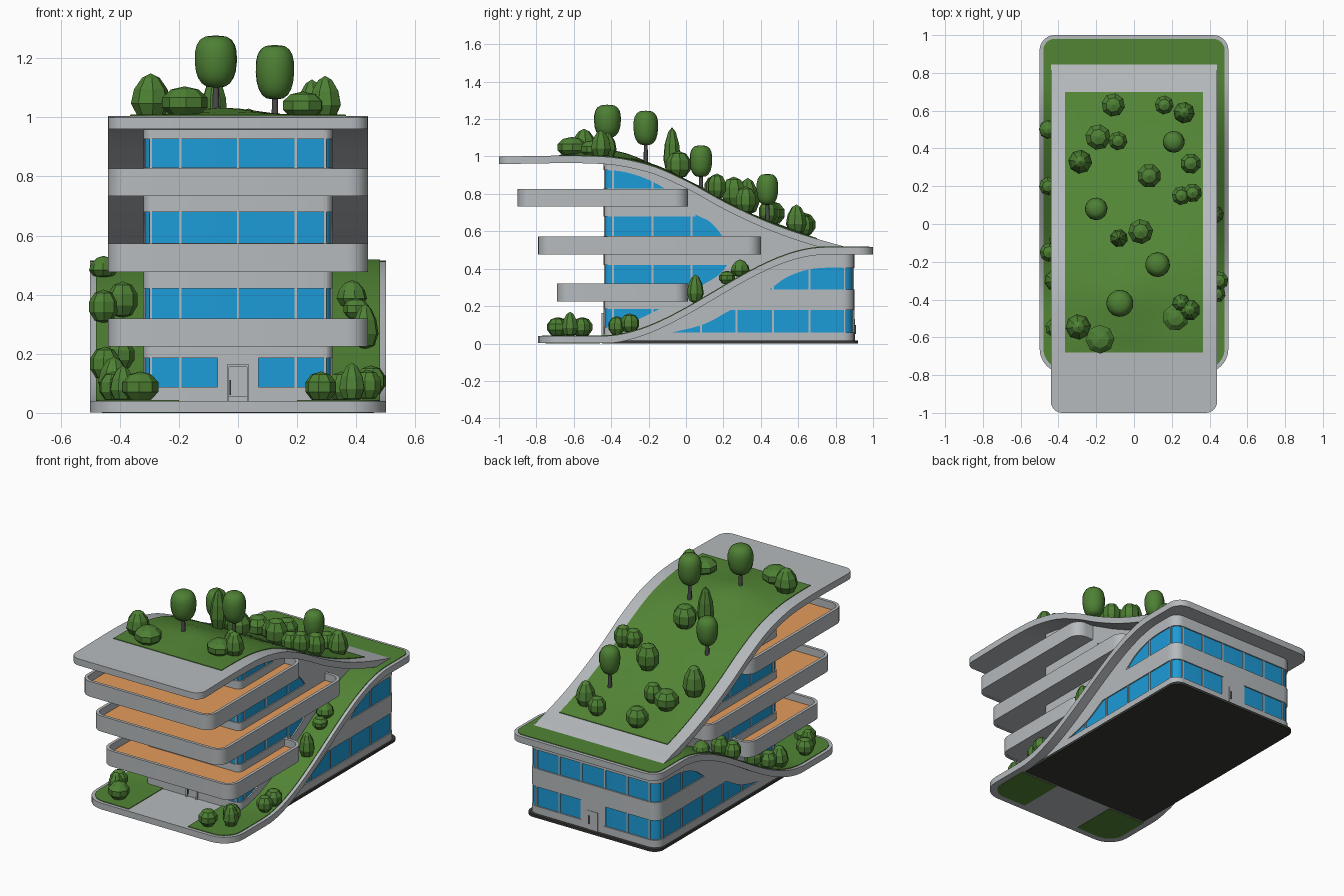
import bpy, bmesh, math
from mathutils import Matrix

if "Cube" in bpy.data.objects:
    bpy.data.objects.remove(bpy.data.objects["Cube"])

def mat(name, c):
    m = bpy.data.materials.new(name)
    m.diffuse_color = (*c, 1)
    m.use_nodes = True
    m.node_tree.nodes["Principled BSDF"].inputs["Base Color"].default_value = m.diffuse_color
    return m

CON = mat("concrete", (.47, .495, .51))
GLASS = mat("blue_glass", (.012, .33, .69))
GRASS = mat("grass", (.085, .235, .036))
LEAF = mat("foliage", (.075, .215, .034))
WOOD = mat("wood_deck", (.78, .33, .105))
DARK = mat("dark_metal", (.07, .07, .07))
BLACK = mat("black_base", (.04, .04, .037))

def finish(bm, name, m, angle=30):
    bmesh.ops.recalc_face_normals(bm, faces=bm.faces)
    for f in bm.faces:
        f.smooth = angle > 0
    for e in bm.edges:
        if len(e.link_faces) == 2 and e.calc_face_angle(0) > math.radians(angle):
            e.smooth = False
    me = bpy.data.meshes.new(name)
    bm.to_mesh(me)
    bm.free()
    me.materials.append(m)
    ob = bpy.data.objects.new(name, me)
    bpy.context.collection.objects.link(ob)
    return ob

def curve(pts):
    # smooth Hermite curve z(y) through a few points
    n = len(pts)
    sl = [(pts[min(i+1, n-1)][1]-pts[max(i-1, 0)][1]) / (pts[min(i+1, n-1)][0]-pts[max(i-1, 0)][0]) for i in range(n)]
    sl[0] = 0
    def f(y):
        y = min(max(y, pts[0][0]), pts[-1][0])
        i = max(k for k in range(n-1) if pts[k][0] <= y)
        (a, p), (b, q) = pts[i], pts[i+1]
        h = b-a
        t = (y-a)/h
        return (2*t**3-3*t*t+1)*p + (t**3-2*t*t+t)*h*sl[i] + (3*t*t-2*t**3)*q + (t**3-t*t)*h*sl[i+1]
    return f

roof = curve([(-1, 1), (-.45, 1), (-.2, .955), (0, .87), (.2, .76), (.4, .665), (.6, .59), (.85, .517)])
head = curve([(-.44, .927), (-.3, .91), (-.14, .845), (-.02, .75), (.06, .685), (.13, .65), (.19, .58), (.24, .5), (.85, .44)])
foot = curve([(-.44, .088), (-.32, .105), (-.13, .19), (.1, .32), (.18, .37), (.22, .42), (.26, .5), (.85, .5)])
sill = curve([(-.4, .012), (-.2, .03), (-.07, .06), (.1, .105), (.24, .18), (.44, .285), (.54, .355), (.68, .4), (.9, .405)])

def ramp(y):
    t = min(max((y+.45)/1.2, 0), 1)
    return .04+.475*t*t*(3-2*t)

def loft(name, m, W, y0, y1, top, bot, r0=0, r1=0, xin=None, cols=1, steps=48):
    # solid between top(x,y) and bot(x,y), rounded in plan at either end
    T = top if callable(top) else lambda x, y: top
    B = bot if callable(bot) else lambda x, y: bot
    ys = {round(y0+r0+(y1-r1-y0-r0)*i/steps, 5) for i in range(steps+1)}
    for k in range(7):
        c = 1-math.cos(k*math.pi/12)
        ys |= {round(y0+r0*c, 5), round(y1-r1*c, 5)}
    bm = bmesh.new()
    secs = []
    for y in sorted(ys):
        w = W
        for d, r in ((y-y0, r0), (y1-y, r1)):
            if d < r:
                w = min(w, W-r+math.sqrt(max(r*r-(r-d)**2, 0)))
        lo = -w if xin is None else xin
        xs = [lo+(w-lo)*i/cols for i in range(cols+1)]
        loop = [(x, y, max(T(x, y), B(x, y)+.0005)) for x in xs] + [(x, y, B(x, y)) for x in reversed(xs)]
        secs.append([bm.verts.new(c) for c in loop])
    n = len(secs[0])
    for a, b in zip(secs, secs[1:]):
        for i in range(n):
            j = (i+1) % n
            bm.faces.new((a[i], a[j], b[j], b[i]))
    bm.faces.new(secs[0])
    bm.faces.new(secs[-1])
    return finish(bm, name, m)

def box(name, m, x0, x1, y0, y1, z0, z1):
    bm = bmesh.new()
    bmesh.ops.create_cube(bm, size=1, matrix=Matrix.Translation(((x0+x1)/2, (y0+y1)/2, (z0+z1)/2))
                          @ Matrix.Diagonal((x1-x0, y1-y0, z1-z0, 1)))
    return finish(bm, name, m, 0)

def parapet(name, W, y0, y1, z0, z1, r, t):
    bm = bmesh.new()
    rings = []
    for off, z in ((0, z0), (0, z1), (t, z1), (t, z0)):
        pts = []
        for cx, cy, a in ((W-r, y1-r, 0), (r-W, y1-r, 90), (r-W, y0+r, 180), (W-r, y0+r, 270)):
            for k in range(9):
                an = math.radians(a+k*90/8)
                pts.append(bm.verts.new((cx+(r-off)*math.cos(an), cy+(r-off)*math.sin(an), z)))
        rings.append(pts)
    for q in range(4):
        a, b = rings[q], rings[(q+1) % 4]
        for i in range(len(a)):
            j = (i+1) % len(a)
            bm.faces.new((a[i], a[j], b[j], b[i]))
    return finish(bm, name, CON)

# ground plate and the lower ribbon that climbs to the rear roof
loft("base_plate", BLACK, .45, -.45, .92, .015, 0, 0, .06)
loft("lower_ribbon", CON, .5, -.79, 1, lambda x, y: ramp(y), lambda x, y: max(ramp(y)-.04, .002), .13, .08)
for s in (-1, 1):
    g = loft("ribbon_grass", GRASS, .48, -.77, .98, lambda x, y: ramp(y)+.004, lambda x, y: ramp(y)-.01, .11, .06, xin=.2)
    u = loft("underside_planter", GRASS, .46, -.75, -.46, .003, 0, .1, 0, xin=.2)
    if s < 0:
        for o in (g, u):
            o.data.transform(Matrix.Diagonal((-1, 1, 1, 1)))
            o.data.flip_normals()
box("rear_grass", GRASS, -.2, .2, .8, .98, .505, .519)

# lower rear block
under = lambda y: ramp(y)-.03
loft("lower_glass", GLASS, .433, -.35, .892, lambda x, y: under(y), .015, 0, .055)
for nm, a, b in (("lower_plinth", .015, .06), ("lower_spandrel", .18, .29)):
    y0 = -.3 if a < .1 else .1
    loft(nm, CON, .44, y0, .9, lambda x, y: min(b, under(y)), lambda x, y: min(a, under(y)-.001), 0, .06)
loft("lower_curved_band", CON, .44, -.4, .9, lambda x, y: under(y), lambda x, y: sill(y), 0, .06)
for y in (.08, .27, .465, .66, .85):
    box("lower_side_mullion", CON, -.438, .438, y-.005, y+.005, .03, under(y)-.01)
for x in (-.38, -.23, -.08, .08, .23, .38):
    box("rear_mullion", CON, x-.005, x+.005, .8, .897, .03, .47)
box("rear_door_surround", CON, -.075, .075, .8, .9, .015, .2)
box("rear_door", CON, -.035, .035, .89, .903, .015, .13)
box("rear_door_handle", DARK, .02, .026, .9, .908, .05, .1)

# upper core between the two ribbons
loft("core_glass", GLASS, .313, -.434, .6, lambda x, y: roof(y)-.02, lambda x, y: ramp(y)-.02, .03)
loft("core_head_band", CON, .32, -.44, .84, lambda x, y: roof(y)-.02, lambda x, y: min(head(y), roof(y)-.03), .035)
loft("core_foot_band", CON, .32, -.44, .6, lambda x, y: min(foot(y), roof(y)-.03), lambda x, y: ramp(y)-.02, .035)
for a, b, y1 in ((.185, .32, .05), (.42, .575, .45), (.68, .83, .05)):
    loft("core_spandrel", CON, .32, -.44, y1, lambda x, y: min(b, roof(y)-.02), lambda x, y: min(a, roof(y)-.03), .035)
for y in (-.39, -.18, .03):
    box("core_side_mullion", CON, -.317, .317, y-.005, y+.005, ramp(y), head(y)+.02)
for x in (-.295, -.195, 0, .195, .295):
    box("core_front_mullion", CON, x-.004, x+.004, -.438, -.38, .05, .95)
box("entrance_wall", CON, -.07, .07, -.44, -.38, .04, .22)
for s in (-1, 1):
    box("door_jamb", CON, s*.034-.004, s*.034+.004, -.452, -.43, .04, .16)
box("door_head", CON, -.038, .038, -.452, -.43, .155, .163)
box("door_panel", CON, -.03, .03, -.446, -.43, .055, .155)
box("door_handle", DARK, -.029, -.023, -.453, -.44, .06, .112)

# balconies stepping outwards
for i, (y0, y1, z0, z1) in enumerate(((-.69, .01, .225, .32), (-.79, .4, .477, .573), (-.9, .01, .733, .826))):
    parapet(f"balcony_{i+1}_parapet", .44, y0, y1, z0, z1, .07, .018)
    loft(f"balcony_{i+1}_slab", CON, .43, y0+.01, y1-.01, z1-.055, z0+.001, .06, .06)
    loft(f"balcony_{i+1}_deck", WOOD, .425, y0+.015, y1-.015, z1-.045, z1-.055, .055, .055)

# sweeping roof ribbon and its planted lawn
loft("roof_ribbon", CON, .44, -1, .845, lambda x, y: roof(y), lambda x, y: roof(y)-.04, .06)
def lawn(x, y):
    e = min(1, min(.365-abs(x), y+.68, .7-y)/.08)
    bump = .028*math.exp(-((x+.05)**2+(y+.36)**2)/.025)
    return roof(y)+.004+max(e, 0)*(bump+.004*(1+math.sin(11*x+2)*math.sin(9*y)))
loft("roof_lawn", GRASS, .365, -.68, .7, lawn, lambda x, y: roof(y)-.02, cols=12)

def plant(name, x, y, z0, z1, r, kind):
    # faceted bush, pointed shrub, or smooth tree crown
    bm = bmesh.new()
    tree = kind == "t"
    bmesh.ops.create_uvsphere(bm, u_segments=14 if tree else 8, v_segments=10 if tree else 5, radius=1)
    for v in bm.verts:
        h = v.co.z
        c = math.hypot(v.co.x, v.co.y)
        k = 1.06
        if kind == "c":
            k = 1.06-.3*h
        elif tree:
            k = (1+.07*h)*max(c, .01)**-.35
            h = math.copysign(abs(h)**.85, h)
        v.co = (v.co.x*k*r, v.co.y*k*r, h*(z1-z0)/2)
    bmesh.ops.transform(bm, matrix=Matrix.Translation((x, y, (z0+z1)/2)) @ Matrix.Rotation(x*9+y*5, 4, 'Z'), verts=bm.verts)
    finish(bm, name, LEAF, 50 if tree else 0)

# roof trees: x, y, crown radius, crown bottom, crown top
for x, y, r, a, b in ((-.075, -.42, .072, 1.1, 1.277), (.125, -.215, .066, 1.06, 1.245),
                      (-.2, .08, .06, .89, 1.06), (.21, .435, .058, .74, .907)):
    plant("tree_crown", x, y, a, b, r, "t")
    bm = bmesh.new()
    z0, z1 = roof(y)-.01, a+.03
    bmesh.ops.create_cone(bm, cap_ends=True, segments=8, radius1=.013, radius2=.009, depth=z1-z0,
                          matrix=Matrix.Translation((x, y, (z0+z1)/2)))
    finish(bm, "tree_trunk", DARK, 50)

# roof shrubs: x, y, radius, height, kind
for x, y, r, h, k in ((-.11, .63, .062, .12, "b"), (.16, .63, .05, .11, "b"), (.265, .59, .052, .15, "c"),
                      (-.19, .46, .068, .12, "b"), (-.085, .44, .05, .12, "b"), (-.285, .33, .058, .19, "c"),
                      (.3, .32, .055, .14, "b"), (.08, .255, .064, .16, "b"), (.25, .15, .05, .11, "b"),
                      (.31, .165, .05, .13, "b"), (-.08, -.075, .044, .25, "c"), (.035, -.04, .066, .14, "b"),
                      (.22, -.495, .07, .085, "b"), (.25, -.42, .045, .13, "c"), (.295, -.455, .052, .14, "c"),
                      (-.295, -.545, .062, .145, "c"), (-.18, -.61, .076, .1, "b")):
    plant("roof_shrub", x, y, roof(y)-.01, roof(y)+h, r, k)

# shrubs along the lower ribbon, right side then left side
for x, y, r, h, k in ((.28, -.69, .052, .1, "b"), (.385, -.62, .042, .13, "c"), (.35, -.56, .05, .1, "b"),
                      (.44, -.37, .045, .1, "b"), (.45, -.3, .05, .1, "b"), (.43, .05, .042, .15, "c"),
                      (.4, .22, .042, .07, "b"), (.385, .29, .048, .09, "c"),
                      (-.33, -.68, .06, .1, "b"), (-.39, -.62, .042, .12, "c"), (-.42, -.55, .05, .1, "b"),
                      (-.42, -.3, .05, .13, "c"), (-.45, -.15, .05, .11, "b"), (-.4, -.08, .05, .1, "b"),
                      (-.455, .2, .048, .11, "b"), (-.39, .23, .05, .12, "b"), (-.455, .5, .045, .07, "c")):
    plant("ribbon_shrub", x, y, ramp(y)-.005, ramp(y)+h, r, k)
